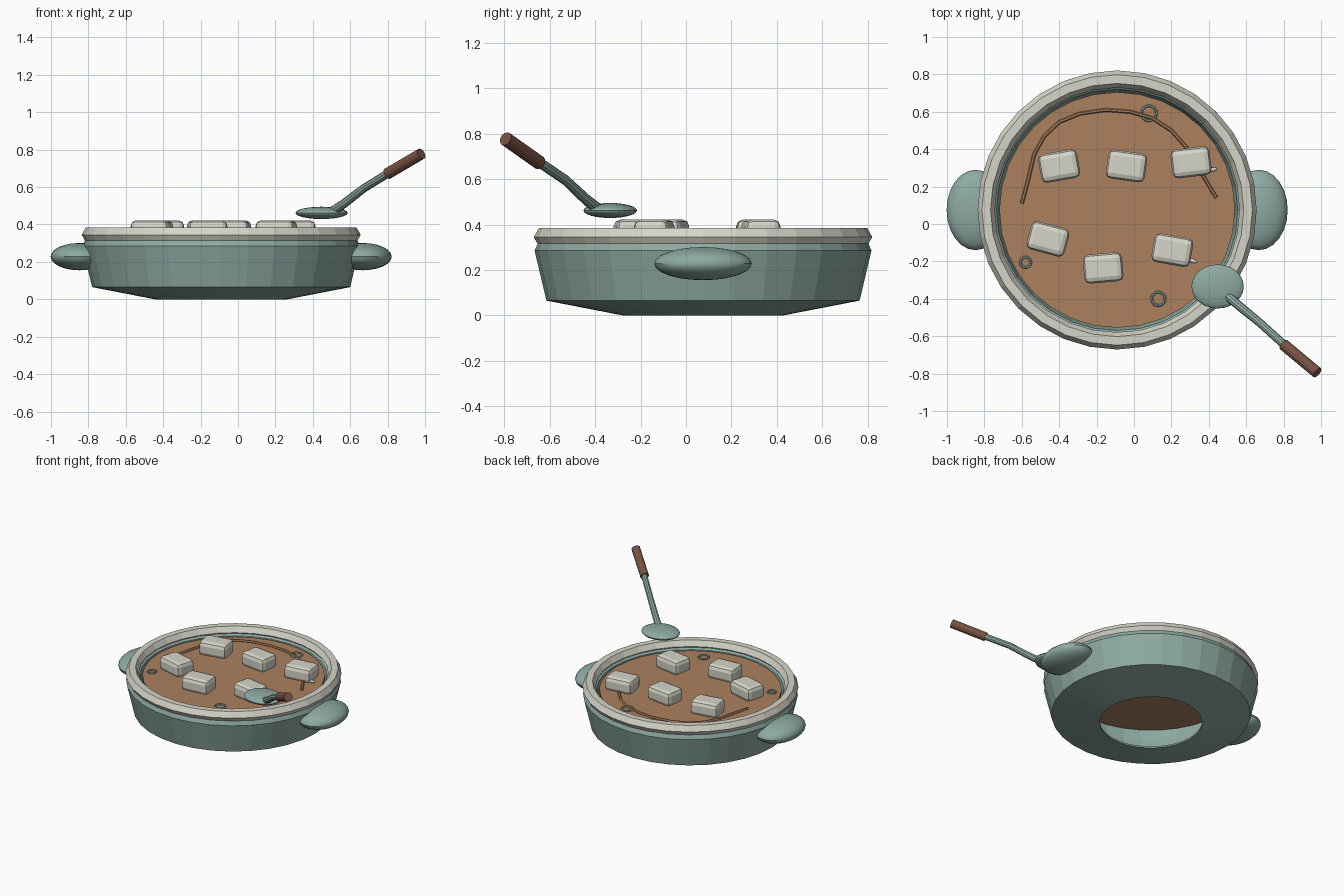
import bpy, bmesh, math
from mathutils import Vector

if "Cube" in bpy.data.objects:
    bpy.data.objects.remove(bpy.data.objects["Cube"])

CX, CY = -0.09, 0.075      # centre of the dish
SOUP_Z = 0.325             # level of the soup surface
SIDES = 32


def material(name, r, g, b):
    m = bpy.data.materials.new(name)
    lin = [((c / 255 + 0.055) / 1.055) ** 2.4 for c in (r, g, b)]
    m.diffuse_color = (*lin, 1)
    m.use_nodes = True
    m.node_tree.nodes["Principled BSDF"].inputs["Base Color"].default_value = m.diffuse_color
    return m


TEAL = material("glazed teal", 142, 170, 163)
CREAM = material("cream", 214, 213, 200)
BROTH = material("broth brown", 172, 128, 94)
WOOD = material("dark wood", 118, 83, 66)


def finish(bm, name, mat, loc=(0, 0, 0), rot=0, recalc=True):
    if recalc:
        bmesh.ops.recalc_face_normals(bm, faces=bm.faces)
    me = bpy.data.meshes.new(name)
    bm.to_mesh(me)
    bm.free()
    me.materials.append(mat)
    ob = bpy.data.objects.new(name, me)
    ob.location = loc
    ob.rotation_euler.z = rot
    bpy.context.collection.objects.link(ob)
    return ob


def lathe(name, profile, mat, loc, sides=SIDES):
    """Revolve a closed (radius, height) outline around z."""
    bm = bmesh.new()
    rings = []
    for i in range(sides):
        a = 2 * math.pi * i / sides
        rings.append([bm.verts.new((r * math.cos(a), r * math.sin(a), z)) for r, z in profile])
    n = len(profile)
    for i in range(sides):
        p, q = rings[i], rings[(i + 1) % sides]
        for j in range(n):
            k = (j + 1) % n
            bm.faces.new((p[j], q[j], q[k], p[k]))
    return finish(bm, name, mat, loc)


def ring(name, major, minor, mat, loc, sides, steps):
    outline = [(major + minor * math.cos(2 * math.pi * i / steps),
                minor * math.sin(2 * math.pi * i / steps)) for i in range(steps)]
    return lathe(name, outline, mat, loc, sides)


def ellipsoid(name, size, mat, loc, rot=0):
    bm = bmesh.new()
    bmesh.ops.create_uvsphere(bm, u_segments=24, v_segments=12, radius=1)
    bmesh.ops.scale(bm, vec=size, verts=bm.verts)
    return finish(bm, name, mat, loc, rot)


def tube(name, points, radii, mat, sides=10):
    """Sweep a round section along a path, with capped ends."""
    bm = bmesh.new()
    pts = [Vector(p) for p in points]
    rows = []
    for i, p in enumerate(pts):
        t = (pts[min(i + 1, len(pts) - 1)] - pts[max(i - 1, 0)]).normalized()
        u = t.cross(Vector((0, 0, 1))).normalized()
        v = u.cross(t)
        rows.append([bm.verts.new(p + radii[i] * (u * math.cos(a) + v * math.sin(a)))
                     for a in (2 * math.pi * k / sides for k in range(sides))])
    for p, q in zip(rows, rows[1:]):
        for k in range(sides):
            m = (k + 1) % sides
            bm.faces.new((p[k], p[m], q[m], q[k]))
    bm.faces.new(rows[0])
    bm.faces.new(rows[-1])
    return finish(bm, name, mat)


# Dish body: outer wall, inner wall and open base
lathe("dish_body", [(0.355, 0), (0.69, 0.065), (0.742, 0.285), (0.725, 0.325), (0.67, 0.345),
                    (0.645, 0.325), (0.615, 0.20), (0.58, 0.09), (0.355, 0.012)],
      TEAL, (CX, CY, 0))

# Rolled rim
ring("dish_rim", 0.70, 0.046, CREAM, (CX, CY, 0.345), SIDES, 6)

# Soup disc
bm = bmesh.new()
bmesh.ops.create_cone(bm, cap_ends=True, segments=SIDES, radius1=0.63, radius2=0.63, depth=0.025)
finish(bm, "soup", BROTH, (CX, CY, SOUP_Z - 0.0125))

# Side handles
for side, label in ((-1, "left"), (1, "right")):
    ob = ellipsoid("handle_" + label, (0.155, 0.215, 0.073), TEAL, (CX + side * 0.757, CY, 0.228))
    bpy.context.view_layer.objects.active = ob
    ob.select_set(True)
    bpy.ops.object.shade_smooth_by_angle(angle=math.radians(35))
    ob.select_set(False)

# Rounded blocks floating in the soup: x, y, turn in degrees
for i, (x, y, turn) in enumerate([(-0.40, 0.31, 10), (-0.04, 0.31, -8), (0.305, 0.33, 7),
                                  (-0.46, -0.08, -15), (-0.165, -0.235, 5), (0.205, -0.14, -10)]):
    bm = bmesh.new()
    bmesh.ops.create_cube(bm, size=1)
    bmesh.ops.scale(bm, vec=(0.21, 0.155, 0.11), verts=bm.verts)
    bmesh.ops.bevel(bm, geom=bm.edges[:], offset=0.03, segments=2, profile=0.5, affect='EDGES')
    finish(bm, "block_%d" % (i + 1), CREAM, (x, y, 0.367), math.radians(turn))

# Thin strand curving across the soup
arc = [(-0.60, 0.11), (-0.565, 0.24), (-0.535, 0.37), (-0.48, 0.47), (-0.40, 0.545), (-0.29, 0.59),
       (-0.15, 0.61), (-0.02, 0.60), (0.10, 0.565), (0.20, 0.50), (0.28, 0.41), (0.35, 0.29),
       (0.44, 0.14)]
tube("strand", [(x, y, SOUP_Z + 0.004) for x, y in arc], [0.010] * len(arc), BROTH, 6)

# Small rings on the surface
for i, (x, y, r) in enumerate([(0.08, 0.592, 0.040), (0.13, -0.40, 0.036), (-0.58, -0.205, 0.028)]):
    ring("surface_ring_%d" % (i + 1), r, 0.007, TEAL, (x, y, SOUP_Z + 0.003), 16, 6)

# Pale slivers beside two blocks
for i, (x, y, turn) in enumerate([(0.41, 0.29, 8), (0.305, -0.195, -15)]):
    ellipsoid("sliver_%d" % (i + 1), (0.035, 0.012, 0.01), CREAM,
              (x, y, SOUP_Z + 0.006), math.radians(turn))

# Ladle: flattened scoop, bent stem and wooden grip
scoop = ellipsoid("ladle_scoop", (0.14, 0.118, 0.033), TEAL, (0.447, -0.334, 0.462))
tube("ladle_stem", [(0.50, -0.385, 0.467), (0.565, -0.44, 0.51), (0.675, -0.53, 0.595),
                    (0.83, -0.67, 0.69)], [0.025, 0.024, 0.022, 0.022], TEAL)
tube("ladle_grip", [(0.80, -0.645, 0.672), (0.98, -0.795, 0.778)], [0.031, 0.031], WOOD, 12)
